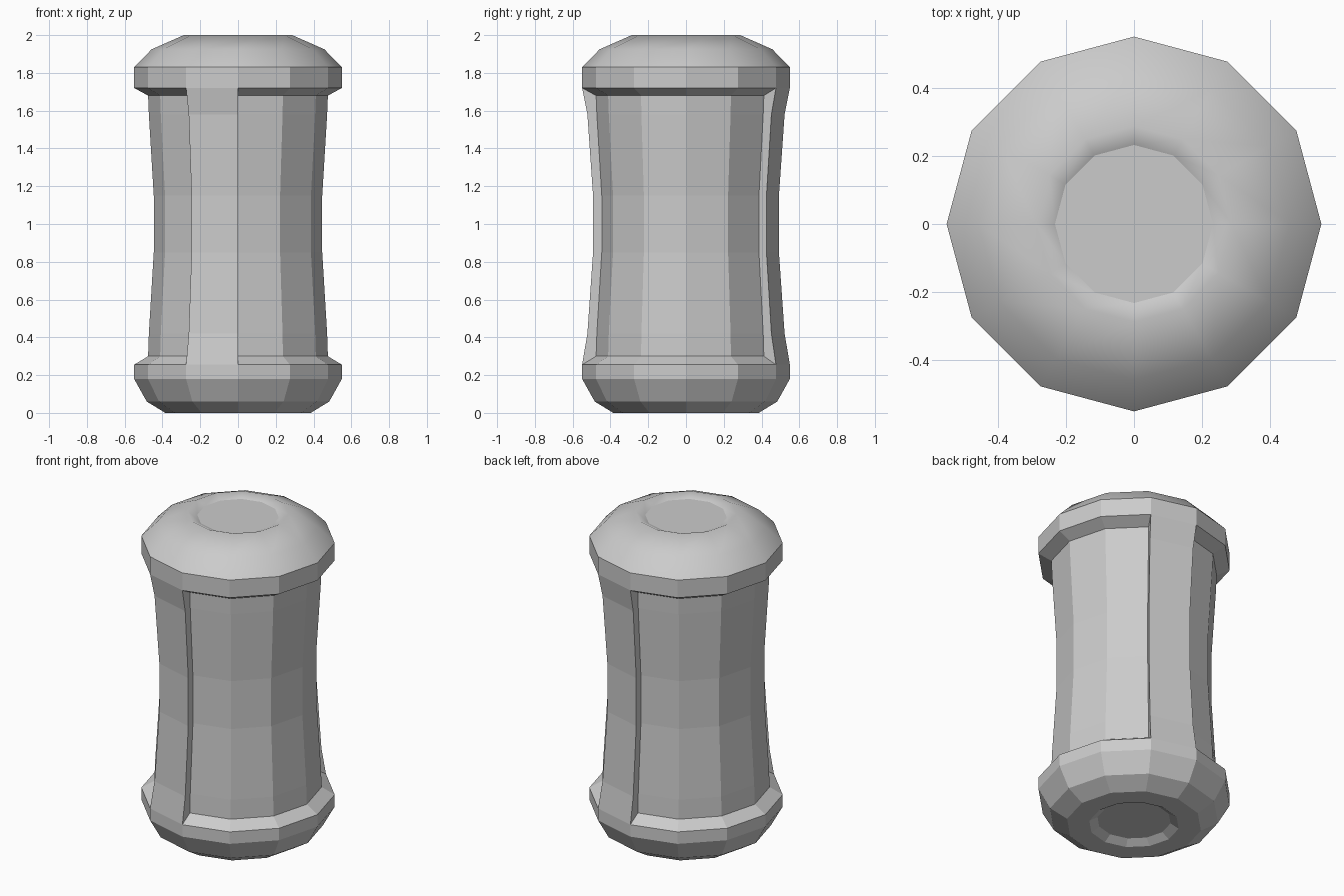
import bpy, bmesh
from math import cos, sin, radians, pi

if "Cube" in bpy.data.objects:
    bpy.data.objects.remove(bpy.data.objects["Cube"])

SIDES = 12
RIBS = (2, 8)  # sectors that stay proud as ribs

# Profiles as (radius, height), bottom to top
base = [(.21, .03), (.257, 0), (.385, 0), (.483, .06), (.55, .18), (.55, .255)]
rib = [(.522, .42), (.492, .85), (.492, 1.15), (.522, 1.58)]
panel = [(.476, .30), (.472, .42), (.446, .85), (.446, 1.15), (.472, 1.58), (.476, 1.68)]
top = [(.55, 1.72), (.55, 1.83)]
dome = [(.457, 1.925), (.287, 2.0), (.232, 1.975)]

bm = bmesh.new()
cache = {}


def vert(p, k):
    key = (p, k % SIDES)
    if key not in cache:
        a = radians(360 / SIDES * k)
        cache[key] = bm.verts.new((p[0] * cos(a), p[0] * sin(a), p[1]))
    return cache[key]


# Lathed shell, switching profile between ribs and sunken panels
for k in range(SIDES):
    line = base + (rib if k in RIBS else panel) + top + dome
    for p, q in zip(line, line[1:]):
        f = bm.faces.new((vert(p, k), vert(p, k + 1), vert(q, k + 1), vert(q, k)))
        f.smooth = q in dome

# Radial side walls of the ribs
for k in RIBS:
    loop = [base[-1]] + rib + [top[0]] + panel[::-1]
    bm.faces.new([vert(p, k) for p in loop[::-1]])
    bm.faces.new([vert(p, k + 1) for p in loop])

# Recessed end discs
bm.faces.new([vert(base[0], k) for k in reversed(range(SIDES))])
bm.faces.new([vert(dome[-1], k) for k in range(SIDES)])

bmesh.ops.recalc_face_normals(bm, faces=bm.faces[:])

# Keep the dome smooth, every border to a flat face sharp
for e in bm.edges:
    e.smooth = all(f.smooth for f in e.link_faces)

mesh = bpy.data.meshes.new("canister_body")
bm.to_mesh(mesh)
bm.free()
obj = bpy.data.objects.new("canister_body", mesh)
bpy.context.collection.objects.link(obj)
